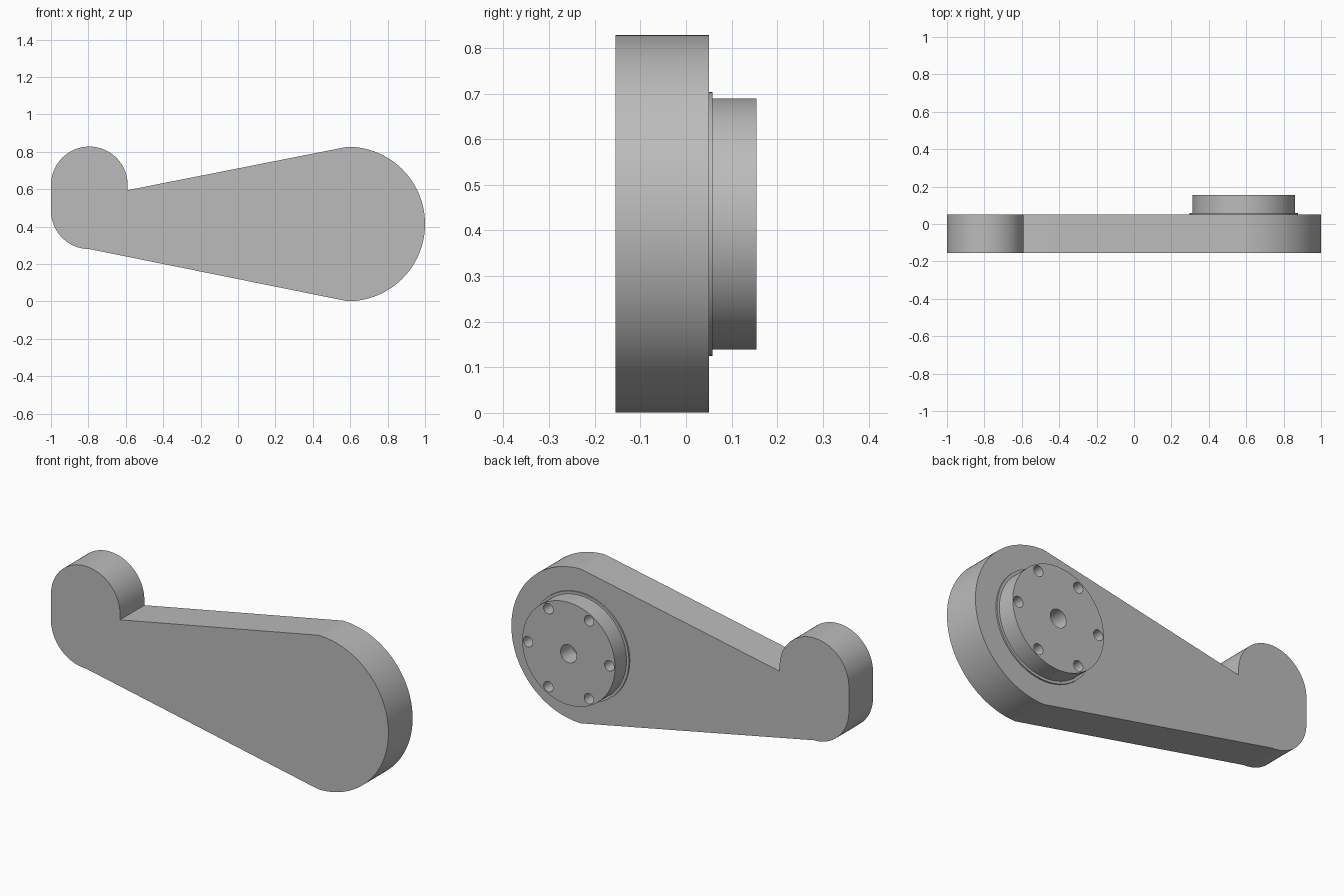
import bpy, bmesh
from math import sin, cos, radians, pi

cube = bpy.data.objects.get("Cube")
if cube:
    bpy.data.objects.remove(cube, do_unlink=True)

GREY = (0.5, 0.5, 0.5, 1)
grey = bpy.data.materials.new("plain grey")
grey.use_nodes = True
grey.diffuse_color = GREY
grey.node_tree.nodes["Principled BSDF"].inputs["Base Color"].default_value = GREY

HUB_X, HUB_Z, BIG_R = 0.587, 0.414, 0.413
FRONT, BACK, RIM, HUB_END = -0.155, 0.05, 0.058, 0.155


def arc(cx, cz, r, start, end, steps):
    """Points along an arc in the XZ plane, angles in degrees."""
    angles = [radians(start + (end - start) * i / steps) for i in range(steps + 1)]
    return [(cx + r * cos(a), cz + r * sin(a)) for a in angles]


def circle(cx, cz, r, steps):
    return arc(cx, cz, r, 0, 360, steps)[:-1]


def extrude(name, outlines, y0, y1):
    """Solid prism for each XZ outline, running from y0 to y1."""
    bm = bmesh.new()
    for outline in outlines:
        face = bm.faces.new([bm.verts.new((x, y0, z)) for x, z in outline])
        grown = bmesh.ops.extrude_face_region(bm, geom=[face])["geom"]
        verts = [g for g in grown if isinstance(g, bmesh.types.BMVert)]
        bmesh.ops.translate(bm, verts=verts, vec=(0, y1 - y0, 0))
    bmesh.ops.recalc_face_normals(bm, faces=bm.faces)
    mesh = bpy.data.meshes.new(name)
    bm.to_mesh(mesh)
    bm.free()
    mesh.materials.append(grey)
    obj = bpy.data.objects.new(name, mesh)
    bpy.context.collection.objects.link(obj)
    return obj


def activate(obj):
    bpy.ops.object.select_all(action="DESELECT")
    obj.select_set(True)
    bpy.context.view_layer.objects.active = obj


# Arm: large round end, tapering sides, and a raised round knob
END_X, END_R = -0.795, 0.205
outline = arc(HUB_X, HUB_Z, BIG_R, -90, 90, 64)
outline += [(END_X + END_R, 0.595)]
outline += arc(END_X, 0.623, END_R, 0, 180, 48)
outline += arc(END_X, 0.485, END_R, 180, 270, 24)
arm = extrude("arm", [outline], FRONT, BACK)

# Thin rim and round hub on the back
rim = extrude("hub_rim", [circle(HUB_X, HUB_Z, 0.289, 96)], BACK, RIM)
hub = extrude("hub", [circle(HUB_X, HUB_Z, 0.275, 96)], RIM, HUB_END)

# Centre bore and a ring of six bolt holes
holes = [circle(HUB_X, HUB_Z, 0.048, 40)]
for i in range(6):
    a = i * pi / 3
    holes.append(circle(HUB_X + 0.241 * cos(a), HUB_Z + 0.241 * sin(a), 0.028, 24))
cutter = extrude("hole_cutter", holes, RIM - 0.05, HUB_END + 0.05)
cutter.hide_render = True
cut = hub.modifiers.new("holes", "BOOLEAN")
cut.operation = "DIFFERENCE"
cut.solver = "EXACT"
cut.object = cutter
activate(hub)
bpy.ops.object.modifier_apply(modifier=cut.name)
bpy.data.objects.remove(cutter, do_unlink=True)

for part in (arm, rim, hub):
    activate(part)
    bpy.ops.object.shade_smooth_by_angle(angle=radians(30))
